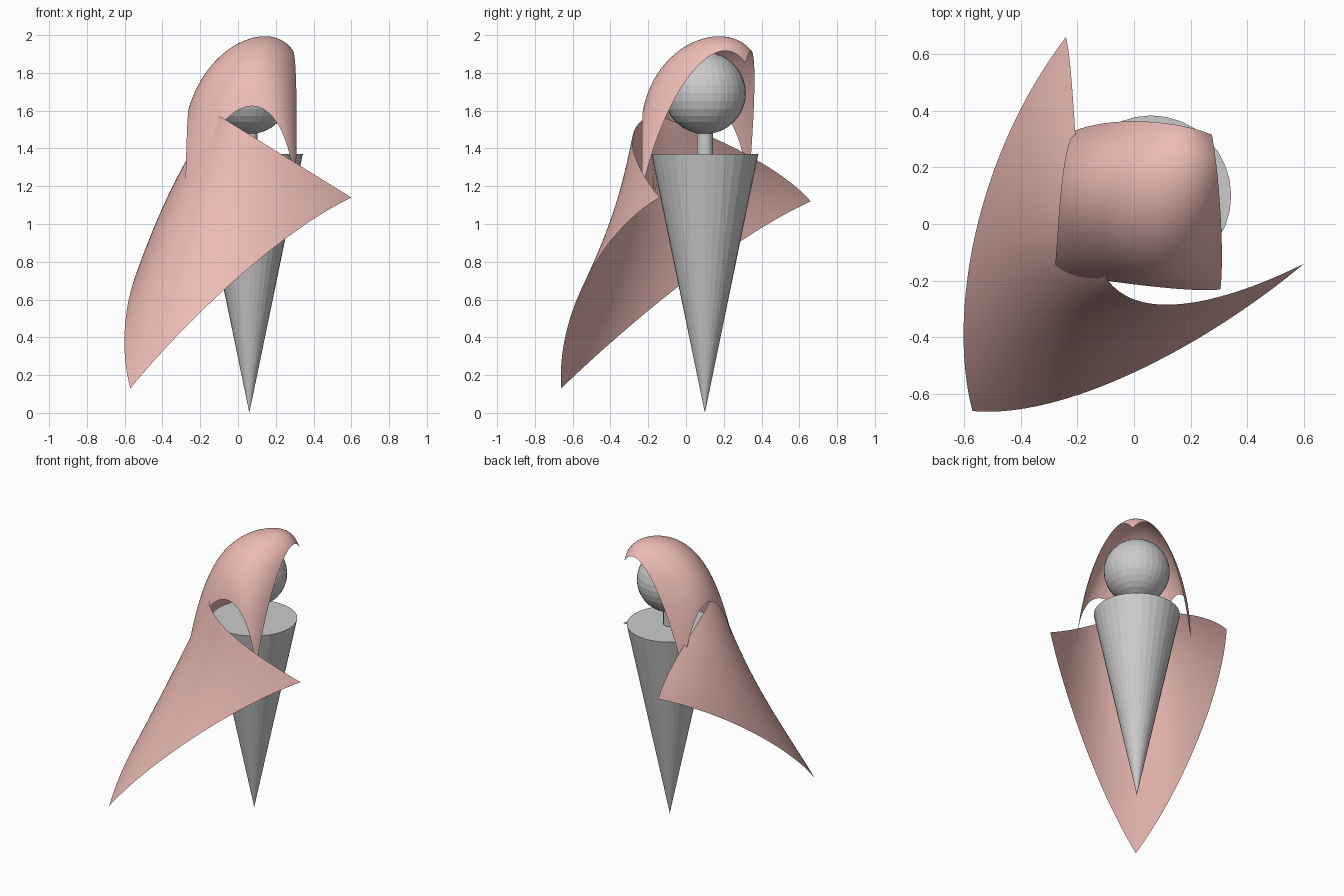
import bpy
from math import comb
from mathutils import Vector

if "Cube" in bpy.data.objects:
    bpy.data.objects.remove(bpy.data.objects["Cube"])

CX, CY = 0.06, 0.10          # axis of the grey figure


def bezier_sheet(name, rows, mat, n=32):
    """Smooth sheet from a 4 x 4 grid of Bezier control points."""
    ctrl = [[Vector(p) for p in row] for row in rows]
    basis = [[comb(3, i) * (k / n) ** i * (1 - k / n) ** (3 - i) for i in range(4)]
             for k in range(n + 1)]
    verts = [sum((ctrl[i][j] * (bu[i] * bv[j]) for i in range(4) for j in range(4)), Vector())
             for bu in basis for bv in basis]
    w = n + 1
    faces = [(a * w + b, (a + 1) * w + b, (a + 1) * w + b + 1, a * w + b + 1)
             for a in range(n) for b in range(n)]
    mesh = bpy.data.meshes.new(name)
    mesh.from_pydata(verts, [], faces)
    mesh.polygons.foreach_set("use_smooth", [True] * len(faces))
    mesh.materials.append(mat)
    obj = bpy.data.objects.new(name, mesh)
    bpy.context.collection.objects.link(obj)
    return obj


cloth = bpy.data.materials.new("cloth")
cloth.diffuse_color = (0.85, 0.50, 0.46, 1)
cloth.use_nodes = True
cloth.node_tree.nodes["Principled BSDF"].inputs["Base Color"].default_value = cloth.diffuse_color

# body: cone standing on its point
bpy.ops.mesh.primitive_cone_add(vertices=32, radius1=0, radius2=0.283, depth=1.37,
                                location=(CX, CY, 0.685))
bpy.context.object.name = "body"

# neck
bpy.ops.mesh.primitive_cylinder_add(vertices=32, radius=0.043, depth=0.14,
                                    location=(CX, CY, 1.43))
bpy.context.object.name = "neck"

# head
bpy.ops.mesh.primitive_uv_sphere_add(segments=32, ring_count=16, radius=0.217,
                                     location=(CX, CY, 1.693))
bpy.context.object.name = "head"

# hood: first corner is the brim tip, last corner the back of the neck
bezier_sheet("hood", [
    [(0.275, 0.315, 1.85), (0.14, 0.37, 2.06), (-0.08, 0.38, 1.76), (-0.207, 0.33, 1.19)],
    [(0.30, 0.18, 2.06), (0.20, 0.22, 2.10), (-0.20, 0.26, 2.20), (-0.26, 0.27, 1.77)],
    [(0.32, -0.10, 1.76), (0.22, -0.20, 2.20), (-0.17, -0.13, 1.86), (-0.265, -0.01, 1.77)],
    [(0.305, -0.23, 1.19), (0.24, -0.245, 1.78), (-0.07, -0.21, 1.77), (-0.28, -0.17, 1.15)],
], cloth)

# cape: first corner is the collar peak, last corner the trailing tip
bezier_sheet("cape", [
    [(-0.11, -0.17, 1.58), (-0.22, 0.02, 1.52), (-0.20, 0.48, 1.33), (-0.24, 0.66, 1.12)],
    [(0.00, -0.38, 1.51), (-0.36, -0.42, 1.44), (-0.58, 0.00, 1.18), (-0.56, 0.24, 0.93)],
    [(0.36, -0.26, 1.29), (-0.02, -0.50, 1.16), (-0.44, -0.46, 0.79), (-0.66, -0.32, 0.46)],
    [(0.60, -0.14, 1.14), (0.24, -0.44, 0.97), (-0.25, -0.69, 0.52), (-0.57, -0.66, 0.13)],
], cloth)
